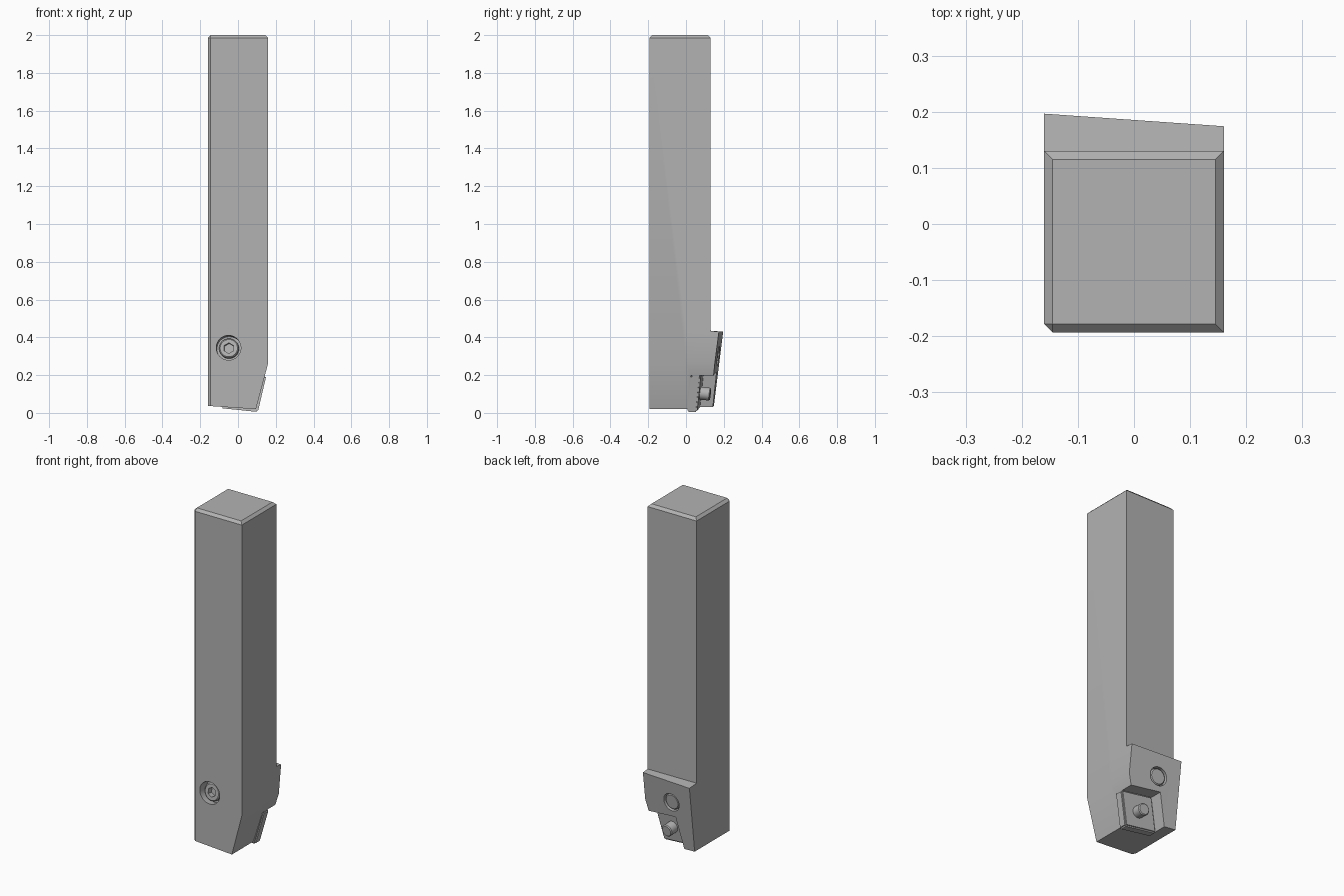
import bpy, bmesh
from mathutils import Vector

old = bpy.data.objects.get("Cube")
if old:
    bpy.data.objects.remove(old)

steel = bpy.data.materials.new("steel_grey")
steel.use_nodes = True
GREY = (0.45, 0.45, 0.45, 1)
steel.diffuse_color = GREY
steel.node_tree.nodes["Principled BSDF"].inputs["Base Color"].default_value = GREY

FRONT, BACK = -0.193, 0.13
AXIS = Vector((0.07, 1, -0.12)).normalized()   # direction square to the tilted head


def tilt(offset):
    """Depth of a plane parallel to the tilted head face."""
    return lambda x, z: offset + 0.12 * z - 0.07 * x


def flat(depth):
    return lambda x, z: depth


def finish(bm, name):
    bmesh.ops.recalc_face_normals(bm, faces=bm.faces)
    mesh = bpy.data.meshes.new(name)
    bm.to_mesh(mesh)
    bm.free()
    mesh.materials.append(steel)
    ob = bpy.data.objects.new(name, mesh)
    bpy.context.collection.objects.link(ob)
    return ob


def prism(outline, near, far):
    """Front outline carried from the near surface to the far surface."""
    bm = bmesh.new()
    rings = [[bm.verts.new((x, f(x, z), z)) for x, z in outline] for f in (near, far)]
    for ring in rings:
        bm.faces.new(ring)
    n = len(outline)
    for i in range(n):
        j = (i + 1) % n
        bm.faces.new((rings[0][i], rings[0][j], rings[1][j], rings[1][i]))
    bmesh.ops.recalc_face_normals(bm, faces=bm.faces)
    return bm


def rod(name, start, end, radius, sides=40, chamfer=0):
    start, end = Vector(start), Vector(end)
    bm = bmesh.new()
    bmesh.ops.create_cone(bm, cap_ends=True, segments=sides, radius1=radius,
                          radius2=radius, depth=(end - start).length)
    if chamfer:
        rims = [e for e in bm.edges if abs(e.verts[0].co.z - e.verts[1].co.z) < 1e-5]
        bmesh.ops.bevel(bm, geom=rims, offset=chamfer, segments=1, affect='EDGES')
    turn = (end - start).to_track_quat('Z', 'Y').to_matrix().to_4x4()
    turn.translation = (start + end) / 2
    bm.transform(turn)
    return finish(bm, name)


def combine(target, tool, operation='DIFFERENCE'):
    tool.hide_render = True
    mod = target.modifiers.new("combine", 'BOOLEAN')
    mod.operation, mod.object, mod.solver = operation, tool, 'EXACT'
    bpy.context.view_layer.objects.active = target
    bpy.ops.object.modifier_apply(modifier=mod.name)
    bpy.data.objects.remove(tool)


# Square shank with chamfered top and one chamfered long edge
bm = prism([(-0.16, 0.037), (0.095, 0.02), (0.16, 0.265), (0.16, 2), (-0.16, 2)],
           flat(FRONT), flat(BACK))


def chamfered(edge):
    a, b = (v.co for v in edge.verts)
    top = min(a.z, b.z) > 1.9
    side = max(a.x, b.x) < -0.15 and max(a.y, b.y) < FRONT + 0.01
    return top or side


bmesh.ops.bevel(bm, geom=[e for e in bm.edges if chamfered(e)], offset=0.015,
                segments=1, affect='EDGES')
holder = finish(bm, "holder_body")

# Thickened head with a sloping shoulder
bm = prism([(-0.16, 0.037), (0.095, 0.02), (0.16, 0.265), (0.16, 0.445), (-0.16, 0.445)],
           flat(0), tilt(0.132))
for v in bm.verts:
    if v.co.z > 0.44 and v.co.y > BACK:
        v.co.z -= 0.015
combine(holder, finish(bm, "head"), 'UNION')

# Insert pocket, open at the bottom and side, with a relieved inner corner
tip, heel, shoulder = Vector((0.105, 0.005)), Vector((-0.09, 0.025)), Vector((0.15, 0.197))
inner = heel + shoulder - tip
along, up = (shoulder - inner), (inner - heel)
pocket = [inner, inner + along * 2, heel - up + along * 2, heel - up]
combine(holder, finish(prism(pocket, tilt(0.012), flat(0.4)), "pocket"))
corner = Vector((inner.x + 0.01, 0.04, inner.y - 0.02))
combine(holder, rod("corner_relief", corner, corner + AXIS * 0.3, 0.036))

# Screw holes and access hole
screw_front = Vector((-0.05, FRONT, 0.345))
screw_back = screw_front + AXIS * 0.364
access = Vector((0, FRONT, 0.19))
for start, end, radius in (
        (screw_front - AXIS * 0.05, screw_front + AXIS * 0.05, 0.065),
        (screw_back - AXIS * 0.03, screw_back + AXIS * 0.06, 0.053),
        (access - AXIS * 0.05, access + AXIS * 0.14, 0.041)):
    combine(holder, rod("hole", start, end, radius))

# Clamp screw heads with hexagon sockets
screws = []
for name, face, out, radius in (
        ("front_screw", screw_front + AXIS * 0.018, -AXIS, 0.052),
        ("back_screw", screw_back - AXIS * 0.001, AXIS, 0.047)):
    screw = rod(name, face - out * 0.06, face, radius, chamfer=0.006)
    combine(screw, rod("socket", face - out * 0.03, face + out * 0.03, 0.028, 6))
    screws.append(screw)

# Rhombic cutting insert with softened edges and a centre hole
bm = prism([tip, shoulder, inner, heel], tilt(0.012), tilt(0.065))
bmesh.ops.bevel(bm, geom=bm.edges[:], offset=0.007, segments=2, affect='EDGES')
insert = finish(bm, "cutting_insert")
mid = (heel + shoulder) / 2
centre = Vector((mid.x, tilt(0.012)(mid.x, mid.y), mid.y))
combine(insert, rod("insert_hole", centre - AXIS * 0.05, centre + AXIS * 0.15, 0.045))

# Locking pin standing through the insert
pin = rod("locking_pin", centre - AXIS * 0.01, centre + AXIS * 0.107, 0.034, chamfer=0.005)

# Smooth round walls while keeping edges crisp
bpy.ops.object.select_all(action='DESELECT')
for ob in [holder, insert, pin] + screws:
    ob.select_set(True)
bpy.context.view_layer.objects.active = holder
bpy.ops.object.shade_smooth_by_angle(angle=0.5)
